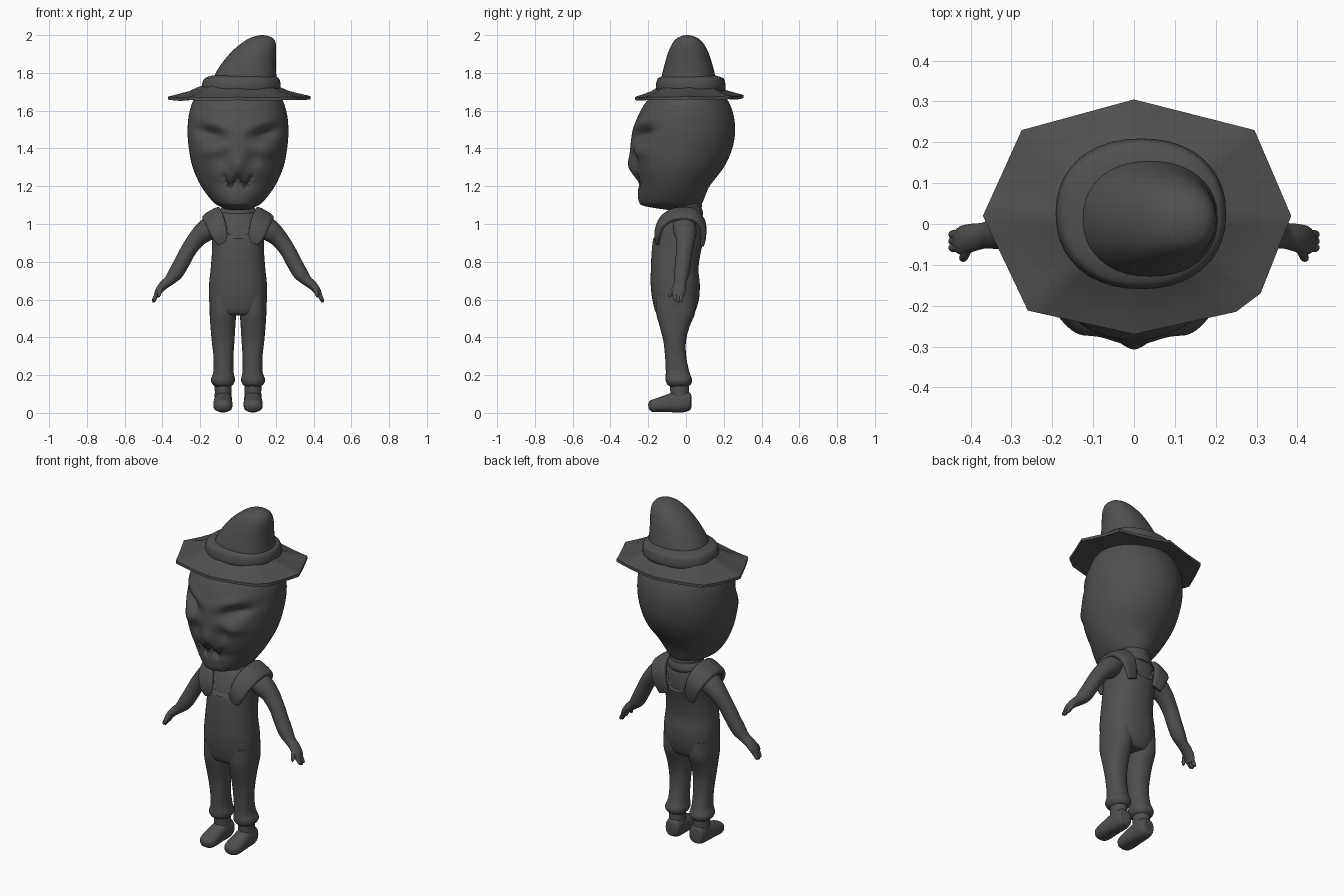
import bpy, bmesh, math
from mathutils import Vector

mat = bpy.data.materials.new("charcoal")
mat.diffuse_color = (0.08, 0.08, 0.08, 1)


def spline(keys, t):
    """Catmull-Rom interpolation of equal-length tuples."""
    i = min(int(t), len(keys) - 2)
    f = t - i
    p = [keys[max(0, min(len(keys) - 1, i + k))] for k in (-1, 0, 1, 2)]
    return [0.5 * (2*b + (c-a)*f + (2*a-5*b+4*c-d)*f*f + (3*b-a-3*c+d)*f**3)
            for a, b, c, d in zip(*p)]


def loft(name, keys, n=32, steps=5, ref=None, power=2.0, warp=None, smooth=True, angle=50):
    """Skin rings (x, y, z, r1, r2): level rings, or rings across the path if ref is given."""
    bm = bmesh.new()
    total = (len(keys) - 1) * steps
    pts = [spline(keys, k / steps) for k in range(total + 1)]
    rings = []
    for k, p in enumerate(pts):
        c = Vector(p[:3])
        u, v = Vector((1, 0, 0)), Vector((0, 1, 0))
        if ref:
            t = (Vector(pts[min(k+1, total)][:3]) - Vector(pts[max(k-1, 0)][:3])).normalized()
            u = Vector(ref)
            u = (u - t * u.dot(t)).normalized()
            v = t.cross(u)
        ring = []
        for j in range(n):
            a = 2 * math.pi * j / n
            ca, sa = [math.copysign(abs(w) ** (2 / power), w) for w in (math.cos(a), math.sin(a))]
            q = c + u * max(p[3], .002) * ca + v * max(p[4], .002) * sa
            ring.append(bm.verts.new(warp(q) if warp else q))
        rings.append(ring)
    for r, s in zip(rings, rings[1:]):
        for j in range(n):
            bm.faces.new((r[j], r[(j+1) % n], s[(j+1) % n], s[j]))
    bm.faces.new(rings[0])
    bm.faces.new(rings[-1])
    return finish(name, bm, angle)


def finish(name, bm, angle=50):
    bmesh.ops.recalc_face_normals(bm, faces=bm.faces)
    me = bpy.data.meshes.new(name)
    bm.to_mesh(me)
    bm.free()
    me.materials.append(mat)
    ob = bpy.data.objects.new(name, me)
    bpy.context.collection.objects.link(ob)
    bpy.ops.object.select_all(action='DESELECT')
    ob.select_set(True)
    bpy.context.view_layer.objects.active = ob
    bpy.ops.object.shade_smooth_by_angle(angle=math.radians(angle))
    return ob


def side(s, keys):
    return [(k[0] * s,) + tuple(k[1:]) for k in keys]


def span(z, x, y0, y1):
    """Level ring from half width and front/back limits."""
    return (0, (y0 + y1) / 2, z, x, (y1 - y0) / 2)


# Head with sculpted eye sockets, nose, cheeks and mouth
def g(a, b):
    return math.exp(-a * a - b * b)


def face(q):
    x, z = abs(q.x), q.z
    if q.y < -0.02:
        a = (x - .14) * .95 + (z - 1.475) * .3
        b = (z - 1.475) * .95 - (x - .14) * .3
        d = .05 * g(a / .07, b / .032) - .012 * g(a / .09, (b - .06) / .03)
        d += .02 * g((x - .085) / .04, (z - 1.35) / .05)
        d -= .018 * g((x - .15) / .06, (z - 1.385) / .035)
        d -= .02 * g(x / .035, (z - 1.31) / .05)
        lip = 1.225 + .025 * math.cos(x * 85) if x < .075 else 1.25
        d += .022 * g(max(0, x - .06) / .02, (z - lip) / .013)
        d += .012 * g(x / .1, (z - 1.215) / .025)
        q.y += d * min(1, (-.02 - q.y) / .1)
    return q


loft("head", [span(1.075, .06, -.10, .06), span(1.095, .10, -.22, .075), span(1.12, .135, -.25, .09),
              span(1.20, .195, -.258, .125), span(1.30, .24, -.285, .20), span(1.40, .26, -.295, .245),
              span(1.50, .267, -.28, .26), span(1.60, .255, -.24, .245), span(1.68, .215, -.18, .20),
              span(1.73, .10, -.08, .10)], n=128, steps=11, warp=face)

# Neck and rolled collar
loft("neck", [span(1.0, .075, -.06, .07), span(1.06, .075, -.06, .07), span(1.13, .08, -.06, .075)])
loft("collar", [span(1.035, .09, -.085, .085), span(1.05, .105, -.098, .09), span(1.07, .10, -.095, .088),
                span(1.085, .088, -.085, .083), span(1.10, .092, -.085, .085), span(1.115, .08, -.07, .075)])

# Overalls body
def neckline(q):
    """Recess the shirt opening at the front and back."""
    if q.z > .925 and abs(q.x) < .035 + (q.z - .925) * .5:
        q.y += .012 if q.y < -.03 else -.012
    return q


loft("overalls_body", [span(.515, .10, -.12, .02), span(.53, .142, -.158, .045), span(.60, .153, -.178, .068),
                       span(.68, .153, -.187, .073), span(.76, .145, -.186, .066), span(.85, .138, -.182, .078),
                       span(.93, .138, -.172, .098), span(1.0, .14, -.148, .098), span(1.05, .12, -.115, .085),
                       span(1.07, .08, -.08, .07)], n=96, steps=10, power=2.2, warp=neckline)

# Brim: faceted outline, rising in a flare to the band
outline = [(.0, .305), (.295, .23), (.385, .02), (.31, -.17), (.25, -.215), (.0, -.27),
           (-.26, -.212), (-.37, .02), (-.275, .23)]
edge = []
for (x0, y0), (x1, y1) in zip(outline, outline[1:] + outline[:1]):
    edge += [(x0 + (x1 - x0) * k / 6, y0 + (y1 - y0) * k / 6) for k in range(6)]
bm = bmesh.new()
rows = []
for s, z in ((.45, 1.66), (.80, 1.645), (1.0, 1.632), (1.0, 1.648), (.86, 1.668), (.70, 1.69), (.58, 1.715), (.45, 1.735)):
    row = []
    for x, y in edge:
        lift = .028 * (x / .38) ** 2 + .03 * (abs(y) / .29) ** 3
        row.append(bm.verts.new((x * s, .012 + (y - .012) * s, z + lift * s ** 2)))
    rows.append(row)
for r, t in zip(rows, rows[1:]):
    for j in range(len(r)):
        k = (j + 1) % len(r)
        bm.faces.new((r[j], r[k], t[k], t[j]))
bm.faces.new(rows[0])
bm.faces.new(rows[-1])
finish("hat_brim", bm, 40)

# Hat band and leaning crown
loft("hat_band", [(.015, .025, 1.70, .20, .175), (.017, .025, 1.72, .208, .184), (.018, .025, 1.75, .206, .182),
                  (.02, .025, 1.772, .195, .172), (.025, .02, 1.785, .165, .14)], n=40, power=2.2)
loft("hat_crown", [(.037, .013, 1.74, .175, .145), (.04, .013, 1.79, .163, .14), (.057, .013, 1.85, .143, .125),
                   (.083, .012, 1.91, .119, .106), (.108, .01, 1.955, .092, .083), (.122, .008, 1.982, .064, .058),
                   (.127, .007, 1.996, .03, .027), (.127, .007, 2.0, .002, .002)], n=40, power=2.2)

for s, tag in ((1, "right"), (-1, "left")):
    # Shoulder straps running over from chest to back
    loft(tag + "_strap", side(s, [(.08, -.150, .90, .03, .012), (.10, -.150, .95, .045, .017),
                                  (.12, -.125, 1.01, .052, .018), (.137, -.07, 1.048, .054, .018),
                                  (.14, -.01, 1.055, .054, .018), (.137, .045, 1.045, .054, .018),
                                  (.12, .085, 1.0, .05, .018), (.10, .092, .94, .04, .015),
                                  (.085, .085, .89, .03, .01)]),
         ref=(s * .85, 0, -.5), power=3)
    # Trouser legs with gathered cuffs
    loft(tag + "_trouser_leg", side(s, [(.08, -.055, .62, .070, .105), (.080, -.055, .53, .070, .103),
                                        (.080, -.060, .46, .066, .080), (.079, -.060, .38, .060, .060),
                                        (.077, -.055, .30, .053, .056), (.077, -.045, .22, .053, .062),
                                        (.080, -.038, .175, .064, .070), (.080, -.037, .15, .054, .062),
                                        (.080, -.037, .14, .040, .045)]), power=2.3)
    # Boots
    loft(tag + "_boot_ankle", side(s, [(.079, -.035, .17, .046, .052), (.079, -.033, .11, .044, .050),
                                       (.079, -.030, .05, .046, .050)]))
    loft(tag + "_boot_foot", side(s, [(.077, .028, .06, .02, .025), (.077, .022, .06, .040, .045),
                                      (.078, -.01, .06, .047, .056), (.079, -.06, .056, .047, .054),
                                      (.080, -.11, .048, .050, .044), (.080, -.155, .040, .050, .036),
                                      (.080, -.185, .036, .040, .030), (.080, -.199, .034, .014, .012)]),
         ref=(1, 0, 0), power=2.5)
    # Arms, fingers and thumbs
    loft(tag + "_arm", side(s, [(.12, -.01, 1.0, .06, .055), (.17, -.005, .965, .062, .058),
                                (.215, -.002, .925, .052, .048), (.26, -.008, .865, .044, .042),
                                (.295, -.015, .80, .042, .041), (.33, -.022, .74, .040, .039),
                                (.365, -.028, .70, .032, .028), (.395, -.033, .675, .034, .024),
                                (.42, -.040, .645, .036, .019), (.433, -.042, .615, .028, .014)]),
         ref=(0, 1, 0))
    for i, (dy, z) in enumerate(((-.058, .592), (-.042, .585), (-.026, .59))):
        loft(f"{tag}_finger_{i + 1}", side(s, [(.425, dy, .64, .011, .012), (.438, dy, .612, .011, .011),
                                               (.446, dy, z + .008, .010, .009), (.448, dy, z, .004, .004)]),
             n=12, ref=(0, 1, 0))
    loft(tag + "_thumb", side(s, [(.402, -.045, .67, .014, .013), (.413, -.072, .648, .012, .011),
                                  (.418, -.084, .625, .010, .009), (.418, -.086, .613, .004, .004)]),
         n=12, ref=(1, 0, 0))
